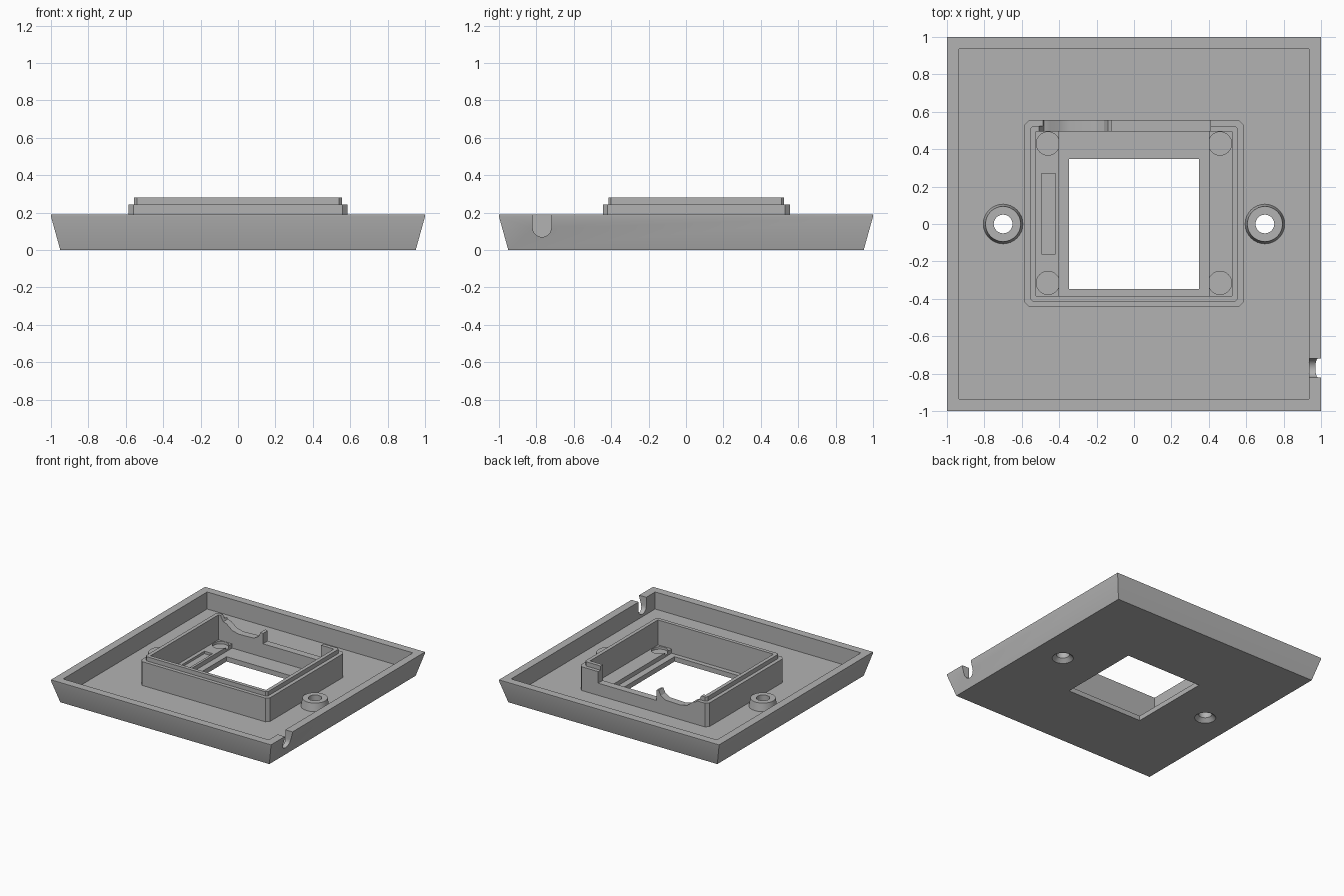
import bpy, bmesh, math

if "Cube" in bpy.data.objects:
    bpy.data.objects.remove(bpy.data.objects["Cube"], do_unlink=True)

GREY = (0.45, 0.45, 0.45, 1)
grey = bpy.data.materials.new("plain_grey")
grey.use_nodes = True
grey.diffuse_color = GREY
grey.node_tree.nodes["Principled BSDF"].inputs["Base Color"].default_value = GREY


def rect(x0, x1, y0, y1, z, c=0.0):
    """Rectangular ring, with optional chamfered corners."""
    if not c:
        return [(x0, y0, z), (x1, y0, z), (x1, y1, z), (x0, y1, z)]
    return [(x0 + c, y0, z), (x1 - c, y0, z), (x1, y0 + c, z), (x1, y1 - c, z),
            (x1 - c, y1, z), (x0 + c, y1, z), (x0, y1 - c, z), (x0, y0 + c, z)]


def square(h, z):
    return rect(-h, h, -h, h, z)


def circle(x, y, r, z, n=32):
    return [(x + r * math.cos(2 * math.pi * i / n),
             y + r * math.sin(2 * math.pi * i / n), z) for i in range(n)]


def loft(name, rings):
    """Closed solid skinned through rings of equal length."""
    bm = bmesh.new()
    loops = [[bm.verts.new(p) for p in ring] for ring in rings]
    for a, b in zip(loops, loops[1:]):
        for i in range(len(a)):
            j = (i + 1) % len(a)
            bm.faces.new((a[i], a[j], b[j], b[i]))
    bm.faces.new(loops[0][::-1])
    bm.faces.new(loops[-1])
    bmesh.ops.recalc_face_normals(bm, faces=bm.faces)
    mesh = bpy.data.meshes.new(name)
    bm.to_mesh(mesh)
    bm.free()
    mesh.materials.append(grey)
    obj = bpy.data.objects.new(name, mesh)
    bpy.context.collection.objects.link(obj)
    return obj


def cut(obj, rings):
    """Subtract a lofted solid and bake the result."""
    tool = loft("cutter", rings)
    tool.hide_render = True
    mod = obj.modifiers.new("cut", "BOOLEAN")
    mod.operation = "DIFFERENCE"
    mod.solver = "EXACT"
    mod.object = tool
    bpy.context.view_layer.update()
    deps = bpy.context.evaluated_depsgraph_get()
    mesh = bpy.data.meshes.new_from_object(obj.evaluated_get(deps))
    obj.modifiers.clear()
    obj.data = mesh
    bpy.data.objects.remove(tool, do_unlink=True)


def screw_hole(x):
    """Countersunk from below, straight above."""
    return [circle(x, 0, r, z) for r, z in
            ((0.085, -0.005), (0.05, 0.03), (0.05, 0.3))]


FLOOR, RAIL = 0.05, 0.075

# Flared tray with a raised rim
tray = loft("tray", [square(0.95, 0), square(1, 0.18), square(1, 0.19)])
cut(tray, [square(0.935, FLOOR), square(0.935, 0.4)])
cut(tray, [rect(-0.4, 0.4, -0.385, 0.495, z) for z in (0.04, 0.3)])
cut(tray, [square(0.347, -0.1), square(0.347, 0.3)])

# Cable notch with a round bottom in the right-hand rim
notch = [(-0.82, 0.3)] + [
    (-0.77 + 0.05 * math.cos(a), 0.12 + 0.05 * math.sin(a))
    for a in (math.pi + math.pi * i / 12 for i in range(13))] + [(-0.72, 0.3)]
cut(tray, [[(x, y, z) for y, z in notch] for x in (0.9, 1.1)])

# Screw bosses
for side, x in (("left", 0.7), ("right", -0.7)):
    cut(tray, screw_hole(x))
    boss = loft(side + "_screw_boss", [circle(x, 0, 0.108, FLOOR - 0.01),
                                       circle(x, 0, 0.106, FLOOR),
                                       circle(x, 0, 0.094, 0.115)])
    cut(boss, screw_hole(x))

# Stepped frame around the window
outer = (-0.585, 0.585, -0.445, 0.555)
inner = (-0.555, 0.555, -0.415, 0.525)
frame = loft("window_frame", [rect(*outer, FLOOR - 0.01, 0.025),
                              rect(*outer, 0.245, 0.025),
                              rect(*inner, 0.245, 0.015),
                              rect(*inner, 0.28, 0.015)])
cut(frame, [rect(-0.525, 0.525, -0.385, 0.495, z) for z in (0, 0.4)])

# Opening in the back wall, with a curved tongue beside it
opening = [(0.41, 0.4), (0.41, 0.15), (-0.12, 0.15), (-0.12, 0.235),
           (-0.14, 0.24), (-0.16, 0.2), (-0.2, 0.175), (-0.34, 0.17),
           (-0.4, 0.185), (-0.45, 0.225), (-0.48, 0.235), (-0.51, 0.285),
           (-0.51, 0.4)]
cut(frame, [[(x, y, z) for x, z in opening] for y in (0.46, 0.6)])

# Side rails with round corner pockets
for side, s in (("left", 1), ("right", -1)):
    x0, x1 = sorted((0.4 * s, 0.53 * s))
    rail = loft(side + "_rail", [rect(x0, x1, -0.39, 0.5, z)
                                 for z in (0.042, RAIL)])
    for y in (0.43, -0.315):
        cut(rail, [circle(0.46 * s, y, 0.062, z) for z in (0.055, 0.2)])
    if s < 0:
        cut(rail, [rect(-0.495, -0.42, -0.16, 0.27, z) for z in (0.055, 0.2)])

# Keep machined edges crisp while rounding the holes
for obj in list(bpy.context.collection.objects):
    if obj.type == "MESH" and obj.data.materials and obj.data.materials[0] == grey:
        bpy.ops.object.select_all(action="DESELECT")
        obj.select_set(True)
        bpy.context.view_layer.objects.active = obj
        bpy.ops.object.shade_smooth_by_angle(angle=math.radians(25))
